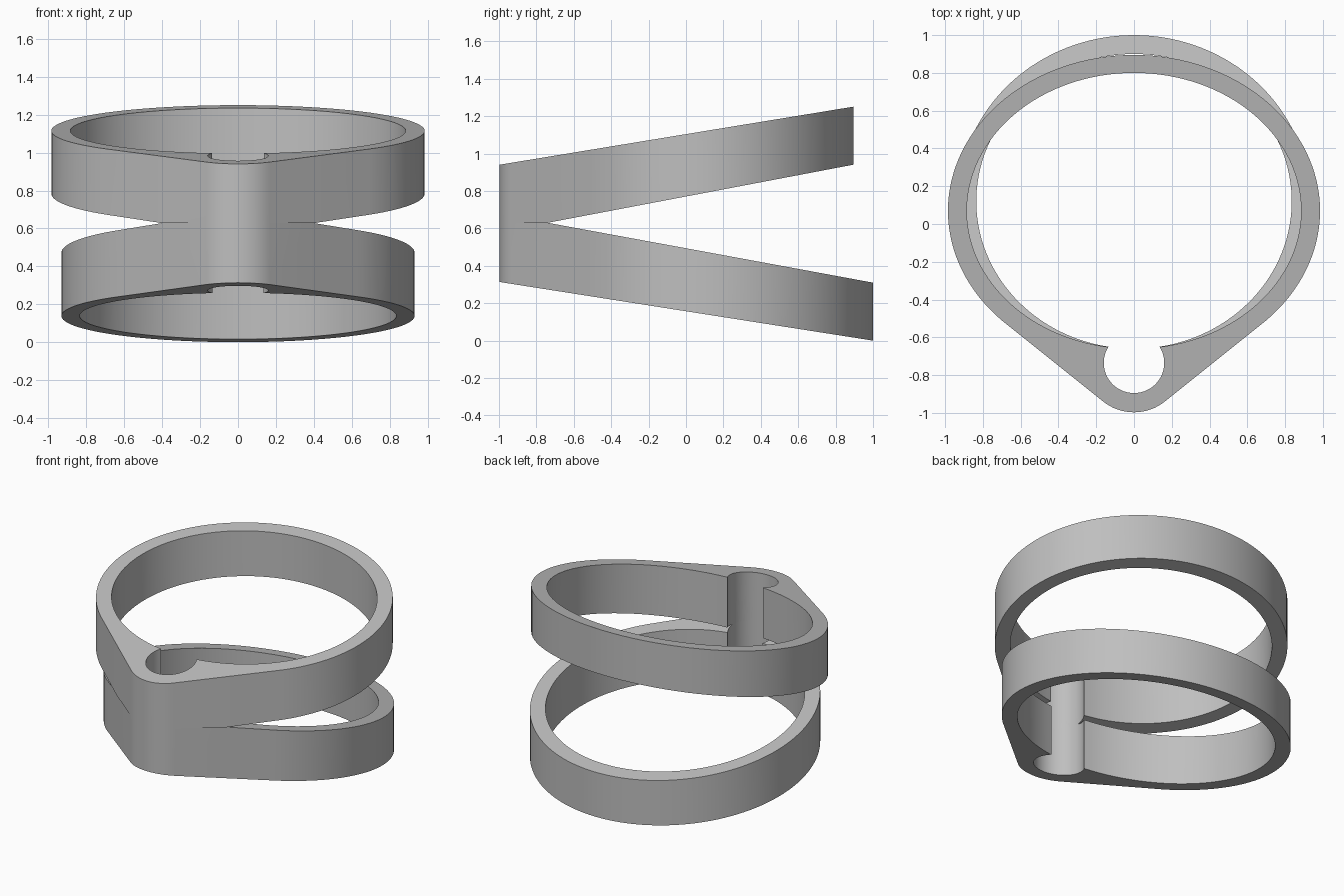
import bpy, bmesh
from math import sin, cos, pi, atan2, hypot
from mathutils import Vector
from mathutils.geometry import convex_hull_2d

cube = bpy.data.objects.get("Cube")
if cube:
    bpy.data.objects.remove(cube)

grey = bpy.data.materials.new("plain grey")
grey.use_nodes = True
COLOUR = (0.52, 0.52, 0.52, 1)
grey.diffuse_color = COLOUR
grey.node_tree.nodes["Principled BSDF"].inputs["Base Color"].default_value = COLOUR

PIN_Y, PIN_R, BOSS_R = -0.735, 0.16, 0.262   # round slot and the boss around it
SEAM_Y, SEAM_Z = -0.74, 0.63                 # where the two bands part


def arc(cy, rx, ry, start, end, n):
    step = (end - start) / n
    return [Vector((rx * cos(start + i * step), cy + ry * sin(start + i * step)))
            for i in range(n + 1)]


def outer_outline(cy, rx, ry):
    # ellipse and boss wrapped together by straight tangents
    pts = arc(cy, rx, ry, 0, 2 * pi, 128)[:-1] + arc(PIN_Y, BOSS_R, BOSS_R, 0, 2 * pi, 72)[:-1]
    return [pts[i] for i in convex_hull_2d(pts)]


def inner_outline(cy, rx, ry):
    # ellipse opening into the round slot
    t = -pi / 2
    while hypot(rx * cos(t), cy + ry * sin(t) - PIN_Y) < PIN_R:
        t += 0.0005
    a = atan2(cy + ry * sin(t) - PIN_Y, rx * cos(t))
    big = arc(cy, rx, ry, t, pi - t, 120)
    slot = arc(PIN_Y, PIN_R, PIN_R, pi - a, 2 * pi + a, 64)
    return big + slot[1:-1]


def band(name, cy, outer, inner, bottom, top):
    bm = bmesh.new()
    for pts in (outer_outline(cy, *outer), inner_outline(cy, *inner)):
        vs = [bm.verts.new((p.x, p.y, 0)) for p in pts]
        for v, w in zip(vs, vs[1:] + vs[:1]):
            bm.edges.new((v, w))
    bmesh.ops.triangle_fill(bm, edges=bm.edges[:], use_beauty=True, normal=(0, 0, 1))
    bmesh.ops.bisect_plane(bm, geom=bm.verts[:] + bm.edges[:] + bm.faces[:],
                           plane_co=(0, SEAM_Y, 0), plane_no=(0, 1, 0))
    lower = bm.verts[:]
    ext = bmesh.ops.extrude_face_region(bm, geom=bm.faces[:], use_keep_orig=True)
    upper = [g for g in ext["geom"] if isinstance(g, bmesh.types.BMVert)]
    # slope both ends, keeping the walls upright
    for v in lower:
        v.co.z = bottom(v.co.y)
    for v in upper:
        v.co.z = top(v.co.y)
    bmesh.ops.recalc_face_normals(bm, faces=bm.faces[:])
    me = bpy.data.meshes.new(name)
    bm.to_mesh(me)
    bm.free()
    me.materials.append(grey)
    ob = bpy.data.objects.new(name, me)
    bpy.context.collection.objects.link(ob)
    return ob


# two bands tilting apart from the shared front boss
upper_band = band("forked_ring", 0.07, (0.985, 0.825), (0.885, 0.73),
                  lambda y: max(SEAM_Z, SEAM_Z + 0.19 * (y - SEAM_Y)),
                  lambda y: 0.94 + 0.164 * (y + 1))
lower_band = band("lower_band", 0.12, (0.932, 0.88), (0.835, 0.78),
                  lambda y: 0.157 * (1 - y),
                  lambda y: min(SEAM_Z, SEAM_Z - 0.184 * (y - SEAM_Y)))

# merge into one solid
mod = upper_band.modifiers.new("join", "BOOLEAN")
mod.operation, mod.solver, mod.object = "UNION", "EXACT", lower_band
bpy.ops.object.select_all(action="DESELECT")
bpy.context.view_layer.objects.active = upper_band
upper_band.select_set(True)
bpy.ops.object.modifier_apply(modifier="join")
bpy.data.objects.remove(lower_band)
bpy.ops.object.shade_smooth_by_angle(angle=0.14)
